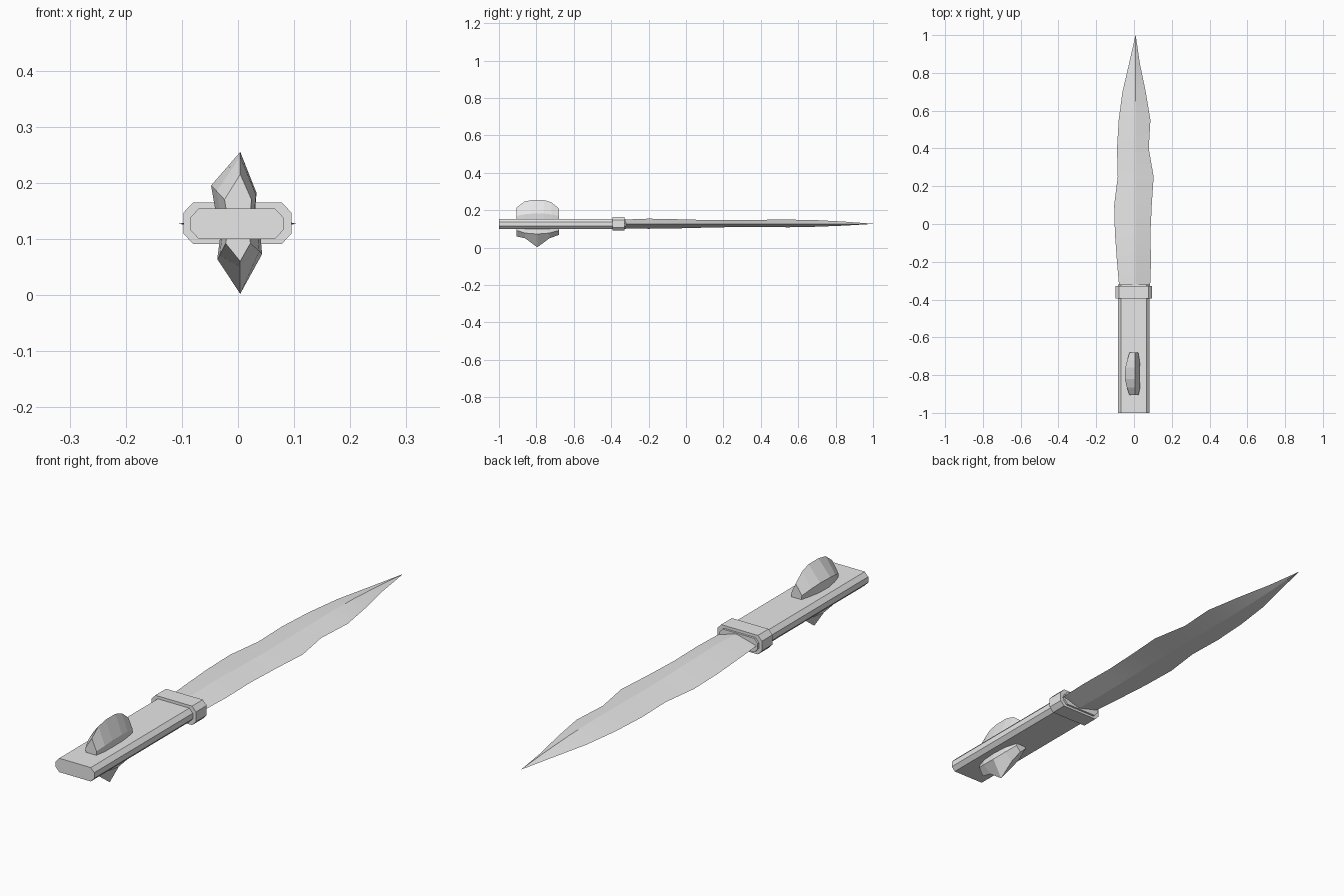
import bpy, bmesh

cube = bpy.data.objects.get("Cube")
if cube:
    bpy.data.objects.remove(cube, do_unlink=True)

grey = bpy.data.materials.new("light grey")
grey.use_nodes = True
grey.diffuse_color = (0.8, 0.8, 0.8, 1)
grey.node_tree.nodes["Principled BSDF"].inputs["Base Color"].default_value = (0.8, 0.8, 0.8, 1)


def loft(name, rings):
    """Skin a list of equal-length rings and cap both ends."""
    bm = bmesh.new()
    loops = [[bm.verts.new(p) for p in ring] for ring in rings]
    n = len(loops[0])
    for a, b in zip(loops, loops[1:]):
        for i in range(n):
            j = (i + 1) % n
            bm.faces.new((a[i], a[j], b[j], b[i]))
    bm.faces.new(loops[0])
    bm.faces.new(loops[-1])
    bmesh.ops.remove_doubles(bm, verts=bm.verts, dist=0.0005)
    bmesh.ops.recalc_face_normals(bm, faces=bm.faces)
    mesh = bpy.data.meshes.new(name)
    bm.to_mesh(mesh)
    bm.free()
    mesh.materials.append(grey)
    obj = bpy.data.objects.new(name, mesh)
    bpy.context.collection.objects.link(obj)
    return obj


def chamfered_bar(name, cx, w, cz, h, cut_x, cut_z, y0, y1):
    """Bar along y with an eight-sided section."""
    quarter = [(w, h - cut_z), (w - cut_x, h)]
    half = quarter + [(-x, z) for x, z in reversed(quarter)]
    section = half + [(-x, -z) for x, z in half]
    return loft(name, [[(cx + x, y, cz + z) for x, z in section] for y in (y0, y1)])


# Handle and guard
chamfered_bar("handle", -0.002, 0.083, 0.127, 0.027, 0.015, 0.016, -1, -0.32)
chamfered_bar("guard", -0.001, 0.096, 0.128, 0.037, 0.017, 0.018, -0.394, -0.328)

# Blade: y, left edge, right edge, ridge top, ridge bottom
blade = [
    (-0.34, -0.078, 0.085, 0.150, 0.104),
    (-0.20, -0.090, 0.090, 0.155, 0.101),
    (-0.05, -0.101, 0.087, 0.152, 0.103),
    (0.10, -0.105, 0.094, 0.148, 0.107),
    (0.25, -0.086, 0.104, 0.147, 0.110),
    (0.40, -0.090, 0.078, 0.149, 0.110),
    (0.55, -0.081, 0.087, 0.150, 0.109),
    (0.70, -0.061, 0.062, 0.147, 0.112),
    (0.85, -0.026, 0.031, 0.139, 0.118),
    (1.00, 0.008, 0.009, 0.128, 0.127),
]
blade_obj = loft("blade", [
    [(l, y, 0.127), (0.009, y, top), (r, y, 0.127), (0.009, y, low)]
    for y, l, r, top, low in blade])
bpy.context.view_layer.objects.active = blade_obj
blade_obj.select_set(True)
bpy.ops.object.shade_smooth_by_angle(angle=0.3)


def crystal(name, base_z, stations):
    """Ridged stone: stations hold y, ridge z, left x and z, right x and z."""
    loft(name, [
        [(0.004, y, ridge), (lx, y, lz), (lx * 0.8, y, base_z),
         (rx * 0.9, y, base_z), (rx, y, rz)]
        for y, ridge, lx, lz, rx, rz in stations])


# Crystals on the upper and lower side of the handle
crystal("upper_crystal", 0.14, [
    (-0.905, 0.215, -0.024, 0.170, 0.024, 0.170),
    (-0.865, 0.246, -0.038, 0.185, 0.032, 0.178),
    (-0.820, 0.255, -0.048, 0.195, 0.033, 0.182),
    (-0.760, 0.255, -0.046, 0.195, 0.033, 0.182),
    (-0.720, 0.242, -0.036, 0.185, 0.029, 0.178),
    (-0.680, 0.210, -0.023, 0.170, 0.022, 0.170),
])
crystal("lower_crystal", 0.12, [
    (-0.905, 0.060, -0.022, 0.092, 0.022, 0.092),
    (-0.860, 0.050, -0.033, 0.070, 0.038, 0.078),
    (-0.795, 0.002, -0.037, 0.064, 0.043, 0.073),
    (-0.730, 0.050, -0.033, 0.070, 0.038, 0.078),
    (-0.680, 0.068, -0.022, 0.092, 0.022, 0.092),
])
